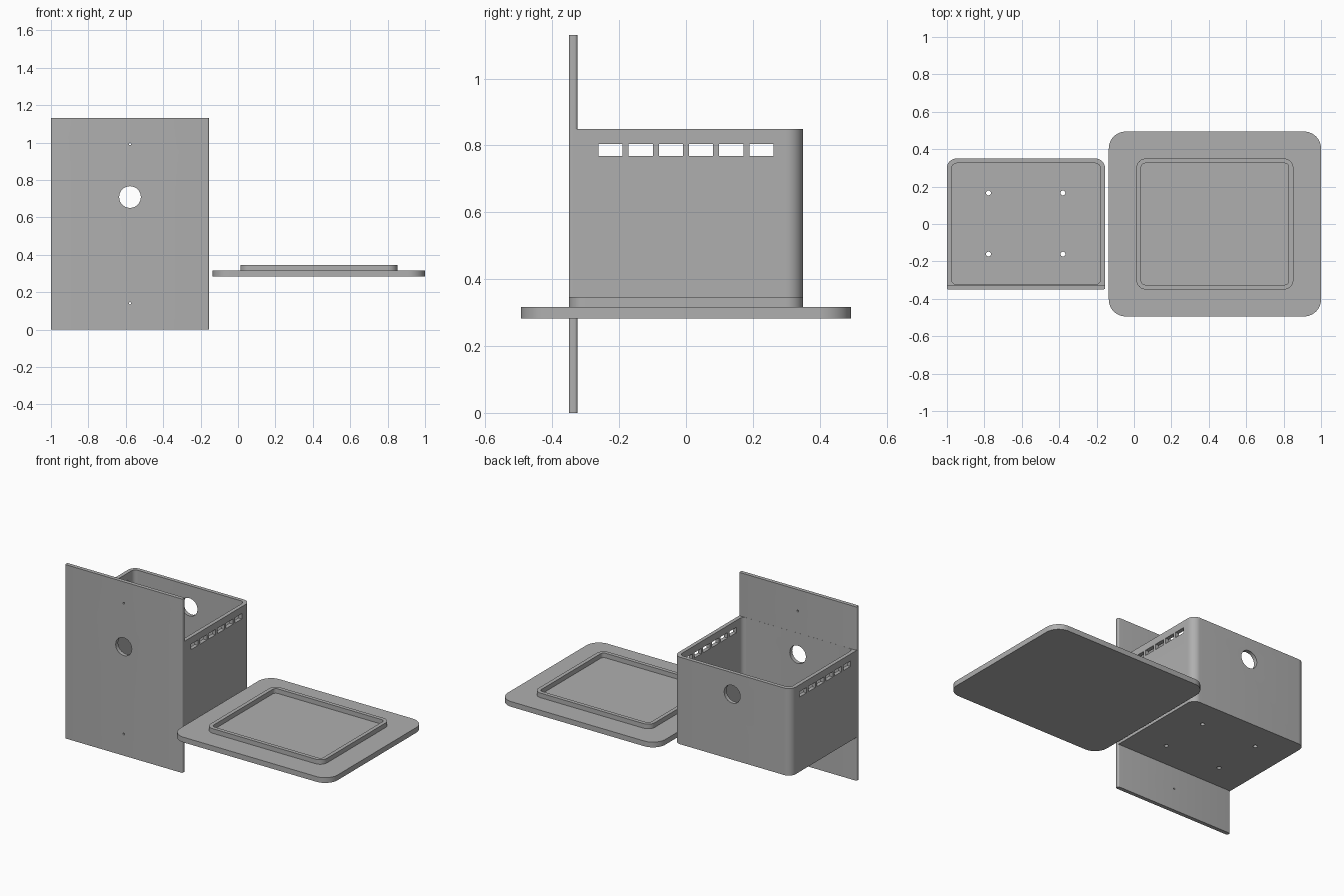
import bpy, bmesh, math

if "Cube" in bpy.data.objects:
    bpy.data.objects.remove(bpy.data.objects["Cube"])

grey = bpy.data.materials.new("plain grey")
grey.diffuse_color = (0.43, 0.43, 0.43, 1)
grey.use_nodes = True
grey.node_tree.nodes["Principled BSDF"].inputs["Base Color"].default_value = grey.diffuse_color


def rounded_slab(name, x0, x1, y0, y1, z0, z1, radii, steps=10):
    """Upright slab; radii order: front-left, front-right, back-right, back-left."""
    corners = [(x0, y0, 1, 1), (x1, y0, -1, 1), (x1, y1, -1, -1), (x0, y1, 1, -1)]
    bm = bmesh.new()
    ring = []
    for i, ((x, y, sx, sy), r) in enumerate(zip(corners, radii)):
        if r == 0:
            ring.append(bm.verts.new((x, y, z0)))
            continue
        for k in range(steps + 1):
            a = math.pi + (i + k / steps) * math.pi / 2
            ring.append(bm.verts.new((x + sx * r + r * math.cos(a),
                                      y + sy * r + r * math.sin(a), z0)))
    base = bm.faces.new(ring)
    top = bmesh.ops.extrude_face_region(bm, geom=[base])["geom"]
    bmesh.ops.translate(bm, vec=(0, 0, z1 - z0),
                        verts=[v for v in top if isinstance(v, bmesh.types.BMVert)])
    bmesh.ops.recalc_face_normals(bm, faces=bm.faces)
    mesh = bpy.data.meshes.new(name)
    bm.to_mesh(mesh)
    bm.free()
    mesh.materials.append(grey)
    obj = bpy.data.objects.new(name, mesh)
    bpy.context.collection.objects.link(obj)
    return obj


def drill(name, center, radius, depth, along_y=False):
    bpy.ops.mesh.primitive_cylinder_add(
        vertices=32, radius=radius, depth=depth, location=center,
        rotation=(math.pi / 2 if along_y else 0, 0, 0))
    obj = bpy.context.object
    obj.name = name
    obj.data.materials.append(grey)
    return obj


def combine(target, tool, operation):
    """Apply a boolean and remove the tool."""
    tool.hide_render = True
    bpy.context.view_layer.objects.active = target
    mod = target.modifiers.new("boolean", 'BOOLEAN')
    mod.operation = operation
    mod.solver = 'EXACT'
    mod.object = tool
    bpy.ops.object.modifier_apply(modifier=mod.name)
    bpy.data.objects.remove(tool)


def smooth(obj):
    bpy.ops.object.select_all(action='DESELECT')
    obj.select_set(True)
    bpy.context.view_layer.objects.active = obj
    bpy.ops.object.shade_smooth_by_angle(angle=math.radians(30))


X0, X1, XC = -1.0, -0.155, -0.5775
Z0, Z1, WALL = 0.283, 0.849, 0.025

# Open box joined to the tall mounting plate
box = rounded_slab("box_with_mounting_plate", X0, X1, -0.338, 0.35, Z0, Z1,
                   (0, 0, 0.05, 0.05))
plate = rounded_slab("plate", X0, X1, -0.35, -0.325, 0, 1.131, (0.008,) * 4, 5)
combine(box, plate, 'UNION')
cavity = rounded_slab("cavity", X0 + WALL, X1 - WALL, -0.3245, 0.325,
                      Z0 + WALL, 1.0, (0.028,) * 4)
combine(box, cavity, 'DIFFERENCE')

# Cable hole through plate and back wall, screw holes in plate
combine(box, drill("cable_hole", (XC, 0, 0.709), 0.058, 1.0, True), 'DIFFERENCE')
for z in (0.1415, 0.992):
    combine(box, drill("plate_hole", (XC, -0.34, z), 0.006, 0.1, True), 'DIFFERENCE')

# Screw holes in the floor
for x in (-0.778, -0.38):
    for y in (-0.161, 0.166):
        combine(box, drill("floor_hole", (x, y, Z0), 0.013, 0.1), 'DIFFERENCE')

# Vent slots through both side walls
for i in range(6):
    y = (i - 2.5) * 0.0903
    slot = rounded_slab("vent", -1.1, -0.05, y - 0.036, y + 0.036,
                        0.769, 0.804, (0,) * 4)
    combine(box, slot, 'DIFFERENCE')
smooth(box)

# Lid with raised locating rim
lid = rounded_slab("lid", -0.135, 1.0, -0.494, 0.494, Z0, 0.317, (0.09,) * 4, 12)
rim = rounded_slab("rim", 0.013, 0.852, -0.35, 0.35, 0.30, 0.347, (0.05,) * 4)
recess = rounded_slab("rim_recess", 0.038, 0.827, -0.325, 0.325, 0.317, 0.4, (0.022,) * 4)
combine(rim, recess, 'DIFFERENCE')
combine(lid, rim, 'UNION')
smooth(lid)
